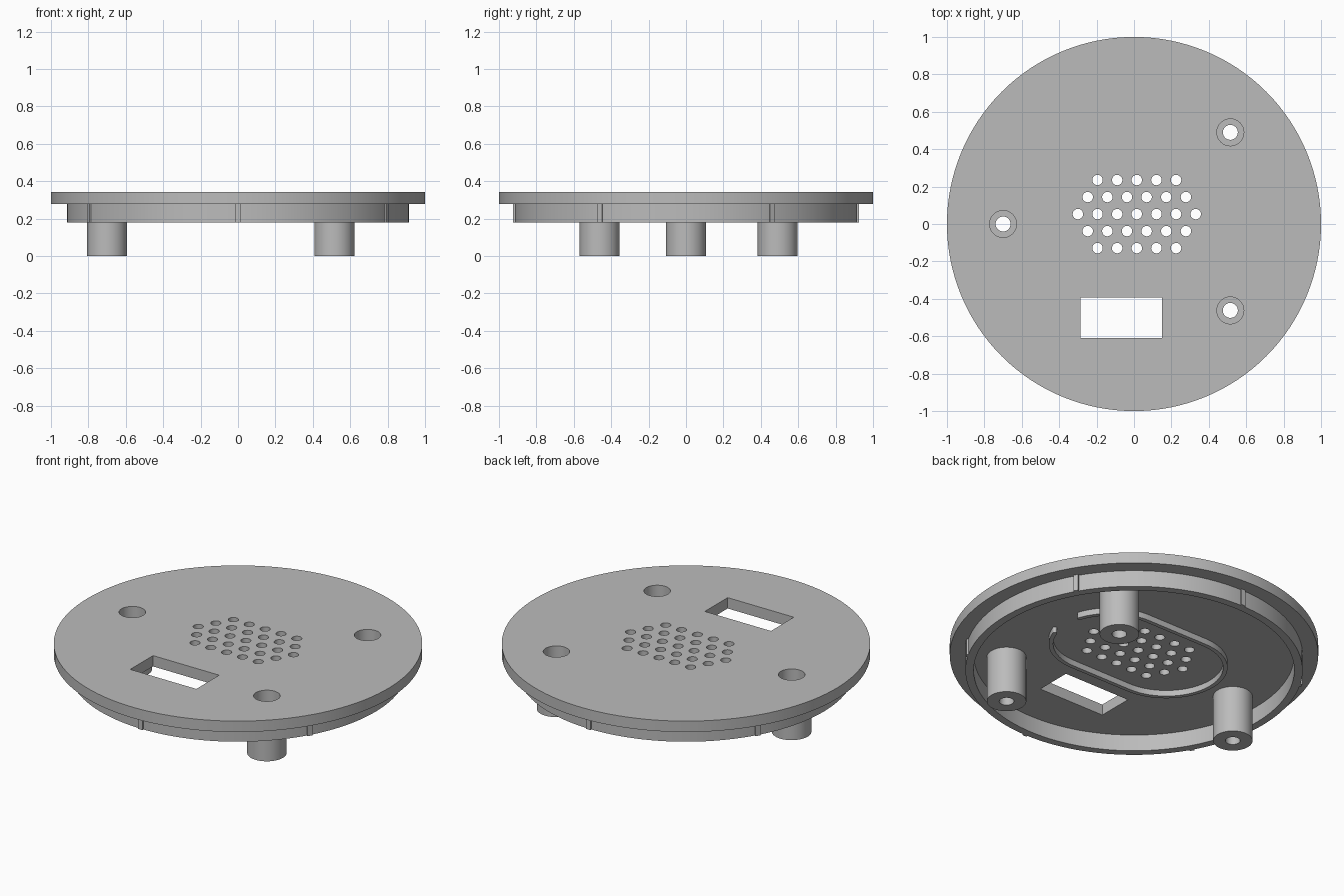
import bpy, bmesh
from math import cos, sin, pi, radians

if "Cube" in bpy.data.objects:
    bpy.data.objects.remove(bpy.data.objects["Cube"], do_unlink=True)

grey = bpy.data.materials.new("plain grey")
grey.use_nodes = True
colour = (0.5, 0.5, 0.5, 1)
grey.diffuse_color = colour
grey.node_tree.nodes["Principled BSDF"].inputs["Base Color"].default_value = colour

PLATE_TOP, PLATE_BOTTOM, RING_BOTTOM = 0.343, 0.278, 0.18
POSTS = [(-0.70, 0.0), (0.515, 0.49), (0.515, -0.462)]
BORE, SCREW, POST = 0.072, 0.04, 0.107
GRILLE = (0.015, 0.053)


def make(name, bm):
    bmesh.ops.recalc_face_normals(bm, faces=bm.faces)
    mesh = bpy.data.meshes.new(name)
    bm.to_mesh(mesh)
    bm.free()
    mesh.materials.append(grey)
    obj = bpy.data.objects.new(name, mesh)
    bpy.context.collection.objects.link(obj)
    return obj


def select(obj):
    bpy.ops.object.select_all(action='DESELECT')
    obj.select_set(True)
    bpy.context.view_layer.objects.active = obj


def smooth(obj):
    select(obj)
    bpy.ops.object.shade_smooth_by_angle(angle=radians(30))


def prism(bm, outline, z0, z1):
    """Extrude a flat outline between two heights."""
    low = [bm.verts.new((x, y, z0)) for x, y in outline]
    high = [bm.verts.new((x, y, z1)) for x, y in outline]
    bm.faces.new(low[::-1])
    bm.faces.new(high)
    for i in range(len(low)):
        j = (i + 1) % len(low)
        bm.faces.new((low[i], low[j], high[j], high[i]))


def arc(cx, cy, r, a0, a1, n):
    steps = [radians(a0 + (a1 - a0) * i / n) for i in range(n + 1)]
    return [(cx + r * cos(a), cy + r * sin(a)) for a in steps]


def circle(cx, cy, r, n):
    return arc(cx, cy, r, 0, 360, n)[:-1]


def lathe(name, profile, centre, n):
    """Spin a closed (radius, height) profile around a vertical axis."""
    bm = bmesh.new()
    rings = [[bm.verts.new((x, y, z)) for x, y in circle(*centre, r, n)]
             for r, z in profile]
    for k, a in enumerate(rings):
        b = rings[(k + 1) % len(rings)]
        for i in range(n):
            j = (i + 1) % n
            bm.faces.new((a[i], a[j], b[j], b[i]))
    obj = make(name, bm)
    smooth(obj)
    return obj


# Round cover plate
bm = bmesh.new()
prism(bm, circle(0, 0, 1, 128), PLATE_BOTTOM, PLATE_TOP)
plate = make("cover_plate", bm)

# Cutter: screw bores, grille holes and rectangular window
bm = bmesh.new()
for x, y in POSTS:
    prism(bm, circle(x, y, BORE, 48), 0.2, 0.5)
for row, count in zip(range(-2, 3), (5, 6, 7, 6, 5)):
    for i in range(count):
        x = GRILLE[0] + (i - (count - 1) / 2) * 0.105
        prism(bm, circle(x, GRILLE[1] + row * 0.091, 0.028, 24), 0.2, 0.5)
prism(bm, [(-0.287, -0.61), (0.151, -0.61), (0.151, -0.394), (-0.287, -0.394)], 0.2, 0.5)
cutter = make("hole_cutter", bm)
cutter.hide_render = True

cut = plate.modifiers.new("holes", 'BOOLEAN')
cut.operation = 'DIFFERENCE'
cut.solver = 'EXACT'
cut.object = cutter
select(plate)
bpy.ops.object.modifier_apply(modifier=cut.name)
bpy.data.objects.remove(cutter, do_unlink=True)
smooth(plate)

# Locating ring below the plate
lathe("locating_ring", [(0.87, RING_BOTTOM), (0.915, RING_BOTTOM),
                        (0.915, PLATE_BOTTOM), (0.87, PLATE_BOTTOM)], (0, 0), 128)

# Six grip ribs around the ring
for k in range(6):
    a = radians(30 + 60 * k)
    corners = [(0.9, -0.014), (0.925, -0.014), (0.925, 0.014), (0.9, 0.014)]
    bm = bmesh.new()
    prism(bm, [(r * cos(a) - t * sin(a), r * sin(a) + t * cos(a)) for r, t in corners],
          RING_BOTTOM, PLATE_BOTTOM)
    make(f"grip_rib_{k + 1}", bm)

# Hollow screw posts with a deep counterbore
for k, centre in enumerate(POSTS):
    lathe(f"screw_post_{k + 1}", [(SCREW, 0), (POST, 0), (POST, PLATE_BOTTOM),
                                  (BORE, PLATE_BOTTOM), (BORE, 0.08), (SCREW, 0.08)],
          centre, 48)

# Open oblong rim around the grille, with rounded ends at the gap
gx, gy = GRILLE
half, mid, wall, gap = 0.2, 0.32, 0.012, 19


def rim_side(r):
    return (arc(gx + half, gy, r, gap, 90, 16) + arc(gx - half, gy, r, 90, 270, 32)
            + arc(gx + half, gy, r, 270, 360 - gap, 16))


def rim_end(a, start):
    cx = gx + half + mid * cos(radians(a))
    cy = gy + mid * sin(radians(a))
    return arc(cx, cy, wall, start, start + 180, 8)[1:-1]


outline = (rim_side(mid + wall) + rim_end(-gap, -gap)
           + rim_side(mid - wall)[::-1] + rim_end(gap, gap + 180))
bm = bmesh.new()
prism(bm, outline, PLATE_BOTTOM - 0.035, PLATE_BOTTOM)
smooth(make("grille_rim", bm))
